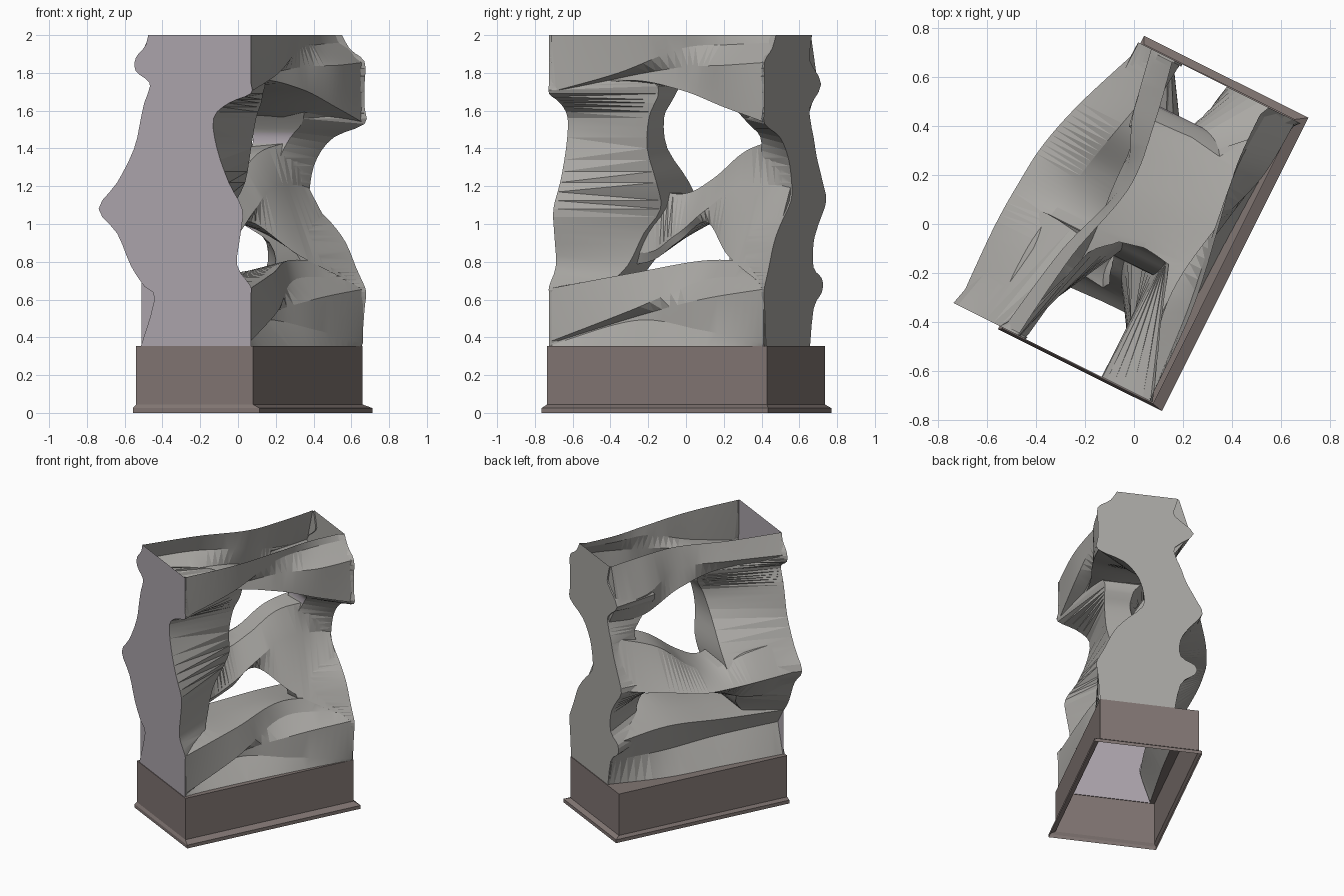
import bpy, bmesh, math
from mathutils import Vector

ANG = math.radians(63.5)
CU, SU = math.cos(ANG), math.sin(ANG)


def world(u, v, z):
    """Local frame: u along the block, v across it (front is -v)."""
    return Vector((0.06 + CU * u - SU * v, SU * u + CU * v, z))


def catmull(a, b, c, d, t):
    return 0.5 * (2 * b + (c - a) * t + (2 * a - 5 * b + 4 * c - d) * t * t
                  + (3 * b - a - 3 * c + d) * t ** 3)


def loft(name, sections, steps=1):
    """Closed solid through matching cross-sections."""
    n, m = len(sections), len(sections[0])
    secs = [[world(*p) for p in s] for s in sections]
    rings = []
    for i in range(n - 1):
        q = [secs[max(i - 1, 0)], secs[i], secs[i + 1], secs[min(i + 2, n - 1)]]
        for k in range(steps):
            rings.append([catmull(q[0][j], q[1][j], q[2][j], q[3][j], k / steps)
                          for j in range(m)])
    rings.append(secs[-1])
    bm = bmesh.new()
    vs = [[bm.verts.new(p) for p in r] for r in rings]
    for a, b in zip(vs, vs[1:]):
        for j in range(m):
            k = (j + 1) % m
            bm.faces.new((a[j], a[k], b[k], b[j]))
    bm.faces.new(vs[0][::-1])
    bm.faces.new(vs[-1])
    bmesh.ops.triangulate(bm, faces=bm.faces[:], ngon_method='EAR_CLIP')
    bmesh.ops.recalc_face_normals(bm, faces=bm.faces[:])
    me = bpy.data.meshes.new(name)
    bm.to_mesh(me)
    bm.free()
    ob = bpy.data.objects.new(name, me)
    bpy.context.collection.objects.link(ob)
    return ob


def beam(name, stations):
    return loft(name, [[(u, v, z) for v, z in pts] for u, pts in stations], 8)


def pillar(name, u_out, rows):
    return loft(name, [[(u_out, f, z), (ui, fi, z), (ui, bi, z), (u_out, b, z)]
                       for z, f, b, ui, fi, bi in rows], 3)


# plinth with a thin spreading lip at the ground
plinth = loft("plinth", [[(a, f, z), (b, f, z), (b, k, z), (a, k, z)]
                         for z, a, b, f, k in (
                             (-.02, -.66, .68, -.39, .36), (.025, -.66, .68, -.39, .36),
                             (.045, -.65, .65, -.345, .345), (.355, -.65, .65, -.345, .345))])

# end pillars: height, front edge, back edge, inner reach, inner front, inner back
left = pillar("left_pillar", -.645, [
    (.30, -.33, .34, -.50, -.20, .20), (.60, -.33, .24, -.45, -.20, .18),
    (.67, -.33, .30, -.40, -.15, .20), (.78, -.25, .38, -.32, -.05, .22),
    (.95, -.27, .46, -.25, .00, .38), (1.08, -.28, .57, -.16, .02, .45),
    (1.22, -.20, .46, -.15, -.05, .34), (1.40, -.13, .36, -.18, -.10, .14),
    (1.56, -.11, .32, -.16, -.12, .06), (1.64, -.20, .30, -.12, -.13, .06),
    (1.69, -.33, .28, -.10, -.13, .08), (1.75, -.33, .27, -.12, -.15, .14),
    (1.81, -.33, .35, -.35, -.20, .20), (1.88, -.33, .35, -.45, -.20, .20),
    (1.95, -.33, .29, -.48, -.20, .20), (2.05, -.33, .27, -.50, -.20, .20)])
right = pillar("right_pillar", .645, [
    (.30, -.34, .17, .50, -.20, .15), (.55, -.36, .22, .45, -.20, .15),
    (.64, -.37, .32, .42, -.20, .20), (.71, -.34, .32, .38, -.18, .18),
    (.77, -.31, .22, .34, -.16, .02), (.90, -.25, .22, .30, -.09, .03),
    (1.00, -.17, .28, .28, -.04, .18), (1.12, -.05, .37, .30, .00, .38),
    (1.22, -.04, .33, .35, .03, .30), (1.35, -.08, .26, .42, .03, .22),
    (1.46, -.18, .22, .45, -.02, .20), (1.53, -.36, .19, .42, -.10, .20),
    (1.62, -.36, .18, .36, -.15, .20), (1.74, -.36, .31, .32, -.20, .25),
    (1.86, -.36, .18, .45, -.20, .15), (1.93, -.27, .18, .48, -.18, .15),
    (2.05, -.20, .22, .50, -.15, .18)])

# twisted top beam: stations along u, cross-section points (v, z)
top = beam("top_beam", [
    (-.635, [(-.325, 2.03), (-.325, 1.70), (-.30, 1.69), (-.25, 1.68),
             (-.05, 1.67), (.25, 1.75), (.34, 1.86), (.26, 2.03)]),
    (-.25, [(-.32, 2.03), (-.30, 1.80), (-.21, 1.78), (-.21, 1.76),
            (-.05, 1.73), (.18, 1.78), (.27, 1.87), (.21, 2.03)]),
    (.10, [(-.27, 2.03), (-.25, 1.93), (-.25, 1.83), (-.27, 1.71),
           (.00, 1.70), (.20, 1.72), (.17, 1.85), (.13, 2.03)]),
    (.38, [(-.21, 2.03), (-.22, 1.95), (-.33, 1.84), (-.32, 1.62),
           (.00, 1.57), (.20, 1.58), (.26, 1.76), (.15, 2.03)]),
    (.635, [(-.19, 2.03), (-.23, 1.96), (-.35, 1.855), (-.35, 1.54),
            (.00, 1.52), (.17, 1.56), (.29, 1.74), (.20, 2.03)])])

# diagonal middle beam with the back crest
middle = beam("diagonal_beam", [
    (-.635, [(-.13, 1.25), (-.24, 1.05), (-.22, .82), (.35, .84), (.55, 1.08), (.40, 1.26)]),
    (-.30, [(.04, 1.20), (.03, .85), (.06, .79), (.36, .88), (.56, 1.07), (.40, 1.22)]),
    (-.08, [(.12, 1.16), (.03, .94), (.05, .90), (.28, .96), (.55, 1.06), (.36, 1.14)]),
    (.10, [(.12, 1.24), (.02, 1.07), (.04, 1.01), (.22, 1.02), (.53, 1.06), (.33, 1.19)]),
    (.32, [(.08, 1.39), (.01, 1.20), (-.14, .83), (.05, .96), (.47, 1.09), (.28, 1.36)]),
    (.635, [(-.07, 1.46), (-.03, 1.20), (-.34, .67), (.10, .96), (.35, 1.12), (.20, 1.46)])])

# twisted bottom beam
bottom = beam("bottom_beam", [
    (-.635, [(.00, .70), (-.325, .66), (-.325, .38), (-.32, .37), (-.32, .36),
             (-.325, .33), (.32, .33), (.24, .57), (.32, .69)]),
    (-.20, [(.05, .72), (-.24, .74), (-.27, .54), (-.19, .51), (-.19, .49),
            (-.33, .33), (.30, .33), (.18, .54), (.27, .70)]),
    (.22, [(.06, .76), (-.14, .81), (-.17, .71), (-.27, .60), (-.28, .44),
           (-.33, .33), (.28, .33), (.18, .52), (.25, .73)]),
    (.635, [(.08, .74), (-.27, .78), (-.32, .70), (-.355, .655), (-.355, .37),
            (-.335, .33), (.17, .33), (.22, .55), (.29, .71)])])

# fuse everything into one concrete shell
body = left
body.name = "twisted_concrete_block"
bpy.context.view_layer.objects.active = body
for part in (right, top, bottom, middle, plinth):
    mod = body.modifiers.new("fuse", 'BOOLEAN')
    mod.operation = 'UNION'
    mod.solver = 'EXACT'
    mod.use_self = True
    mod.object = part
    bpy.ops.object.modifier_apply(modifier=mod.name)
    bpy.data.objects.remove(part, do_unlink=True)

# open top and bottom, as the block is hollow
bm = bmesh.new()
bm.from_mesh(body.data)
for z, n in ((2.0, 1), (0.0, -1)):
    bmesh.ops.bisect_plane(bm, geom=bm.verts[:] + bm.edges[:] + bm.faces[:],
                           plane_co=(0, 0, z), plane_no=(0, 0, n), clear_outer=True)

# concrete tones: plain, dark plinth, stained end face
for name, col in (("concrete", (.40, .39, .37, 1)), ("dark_concrete", (.22, .18, .17, 1)),
                  ("stained_concrete", (.42, .38, .42, 1))):
    mat = bpy.data.materials.new(name)
    mat.diffuse_color = col
    body.data.materials.append(mat)
end = Vector((-CU, -SU, 0))
for f in bm.faces:
    c = f.calc_center_median()
    f.normal_update()
    f.material_index = 1 if c.z < .357 else (2 if f.normal.dot(end) > .98 else 0)
bm.to_mesh(body.data)
bm.free()

bpy.ops.object.select_all(action='DESELECT')
body.select_set(True)
bpy.context.view_layer.objects.active = body
bpy.ops.object.shade_smooth_by_angle(angle=math.radians(18))
